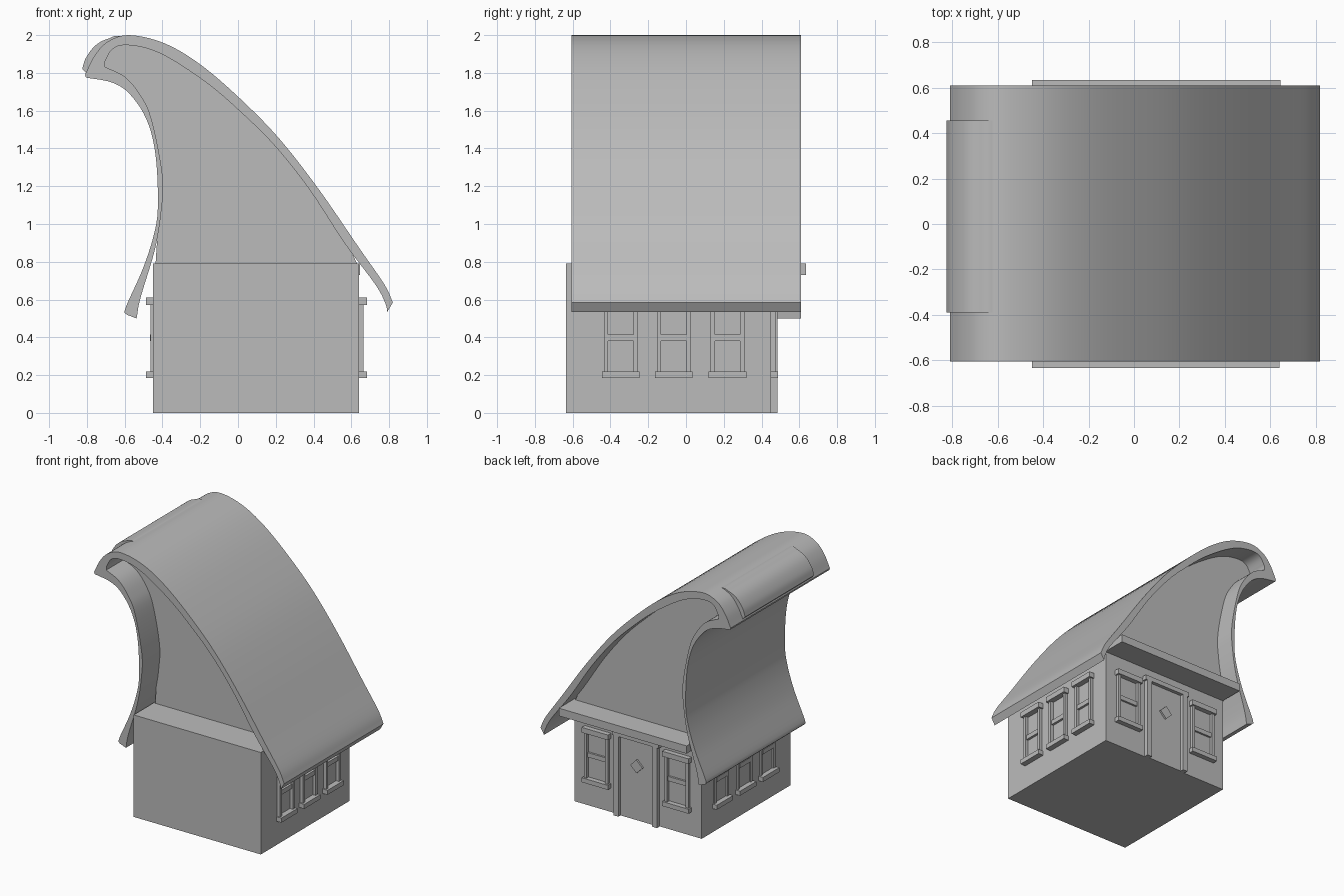
import bpy, bmesh, math
from mathutils import Matrix, Vector

if "Cube" in bpy.data.objects:
    bpy.data.objects.remove(bpy.data.objects["Cube"])

GREY = (0.5, 0.5, 0.5, 1)
stone = bpy.data.materials.new("plain grey")
stone.use_nodes = True
stone.diffuse_color = GREY
stone.node_tree.nodes["Principled BSDF"].inputs["Base Color"].default_value = GREY


def finish(name, bm):
    bmesh.ops.recalc_face_normals(bm, faces=bm.faces)
    mesh = bpy.data.meshes.new(name)
    bm.to_mesh(mesh)
    bm.free()
    mesh.materials.append(stone)
    obj = bpy.data.objects.new(name, mesh)
    bpy.context.collection.objects.link(obj)
    return obj


def box(bm, lo, hi, turn=None):
    lo, hi = Vector(lo), Vector(hi)
    move = Matrix.Translation((lo + hi) / 2)
    size = Matrix.Diagonal((*(hi - lo), 1))
    bmesh.ops.create_cube(bm, size=1, matrix=move @ (turn or Matrix()) @ size)


def curve(points, steps=5):
    """Smooth line through the points, ending sharply at both ends."""
    pts = [Vector(p) for p in points]
    pts = [2 * pts[0] - pts[1]] + pts + [2 * pts[-1] - pts[-2]]
    out = []
    for a, b, c, d in zip(pts, pts[1:], pts[2:], pts[3:]):
        for i in range(steps):
            t = i / steps
            out.append(b + t / 2 * (c - a + t * (2 * a - 5 * b + 4 * c - d
                                                 + t * (3 * b - a - 3 * c + d))))
    return out + [pts[-2]]


def extrude_profile(name, outline, y0, y1):
    bm = bmesh.new()
    face = bm.faces.new([bm.verts.new((p.x, y0, p.y)) for p in outline])
    moved = bmesh.ops.extrude_face_region(bm, geom=[face], use_keep_orig=True)
    verts = [v for v in moved["geom"] if isinstance(v, bmesh.types.BMVert)]
    bmesh.ops.translate(bm, verts=verts, vec=(0, y1 - y0, 0))
    obj = finish(name, bm)
    bpy.ops.object.select_all(action="DESELECT")
    obj.select_set(True)
    bpy.context.view_layer.objects.active = obj
    bpy.ops.object.shade_smooth_by_angle(angle=math.radians(30))
    return obj


# Walls
bm = bmesh.new()
box(bm, (-0.45, -0.635, 0), (0.64, 0.45, 0.79))
finish("house_walls", bm)

# Ledge over the door
bm = bmesh.new()
box(bm, (-0.45, 0.44, 0.73), (0.645, 0.635, 0.79))
finish("door_ledge", bm)

# Curled roof shell: long slope, hooked back, then the hollow inside
slope = curve([(0.82, 0.585), (0.775, 0.68), (0.64, 0.875), (0.43, 1.18), (0.22, 1.45),
               (0.01, 1.665), (-0.2, 1.845), (-0.39, 1.957), (-0.575, 2.0),
               (-0.69, 1.965), (-0.76, 1.89), (-0.81, 1.79)])
back = curve([(-0.805, 1.775), (-0.67, 1.75), (-0.575, 1.69), (-0.485, 1.555),
              (-0.437, 1.37), (-0.424, 1.1), (-0.445, 0.945), (-0.505, 0.76),
              (-0.595, 0.557), (-0.59, 0.52)])
inside = curve([(-0.537, 0.5), (-0.516, 0.61), (-0.44, 0.865), (-0.405, 1.077),
                (-0.4, 1.26), (-0.458, 1.555), (-0.52, 1.687), (-0.6, 1.78),
                (-0.705, 1.832)])
ceiling = curve([(-0.705, 1.86), (-0.664, 1.926), (-0.595, 1.947), (-0.47, 1.926),
                 (-0.336, 1.862), (-0.15, 1.735), (0.01, 1.597), (0.193, 1.416),
                 (0.378, 1.183), (0.563, 0.9), (0.727, 0.68), (0.78, 0.58),
                 (0.79, 0.535)])
extrude_profile("curled_roof", slope + back + inside + ceiling, -0.605, 0.61)

# Gable block filling the roof
gable = curve([(-0.437, 0.78), (-0.418, 1.1), (-0.42, 1.35), (-0.47, 1.56),
               (-0.55, 1.69), (-0.65, 1.765), (-0.79, 1.785)])
gable += curve([(-0.825, 1.82), (-0.805, 1.88), (-0.755, 1.945), (-0.69, 1.98),
                (-0.6, 1.99), (-0.33, 1.885), (0, 1.635), (0.37, 1.22),
                (0.56, 0.93), (0.635, 0.78)])
extrude_profile("gable", gable, -0.39, 0.455)


def window(name, place, width, jamb_depth, bar_depth):
    """Window in local space: x along the wall, y out of it."""
    bm = bmesh.new()
    w = width / 2
    for z0, z1 in ((0.185, 0.22), (0.57, 0.61)):
        box(bm, (-w, -0.01, z0), (w, 0.038, z1))
    for side in (-1, 1):
        x = side * (w - 0.022)
        box(bm, (x - 0.011, -0.01, 0.22), (x + 0.011, jamb_depth, 0.57))
    box(bm, (-w + 0.033, -0.01, 0.38), (w - 0.033, bar_depth, 0.415))
    bmesh.ops.transform(bm, matrix=place, verts=bm.verts)
    finish(name, bm)


# Three windows on each side wall
for i, y in enumerate((-0.345, -0.065, 0.22), 1):
    window(f"left_window_{i}", Matrix.Translation((0.645, y, 0))
           @ Matrix.Rotation(-math.pi / 2, 4, "Z"), 0.2, 0.02, 0.013)
    window(f"right_window_{i}", Matrix.Translation((-0.45, y, 0))
           @ Matrix.Rotation(math.pi / 2, 4, "Z"), 0.2, 0.012, 0.015)

# Windows beside the door
MID = 0.095
for side, label in ((-1, "right"), (1, "left")):
    window(f"back_{label}_window", Matrix.Translation((MID + side * 0.345, 0.45, 0)),
           0.225, 0.024, 0.015)

# Door frame, door panel and its diamond
bm = bmesh.new()
for side in (-1, 1):
    x = MID + side * 0.165
    box(bm, (x - 0.02, 0.44, 0), (x + 0.02, 0.485, 0.63))
box(bm, (MID - 0.2, 0.44, 0.62), (MID + 0.2, 0.485, 0.655))
finish("door_frame", bm)
bm = bmesh.new()
box(bm, (MID - 0.15, 0.44, 0), (MID + 0.15, 0.458, 0.62))
finish("door", bm)
bm = bmesh.new()
box(bm, (MID - 0.037, 0.45, 0.385), (MID + 0.037, 0.472, 0.459),
    Matrix.Rotation(math.pi / 4, 4, "Y"))
finish("door_diamond", bm)
